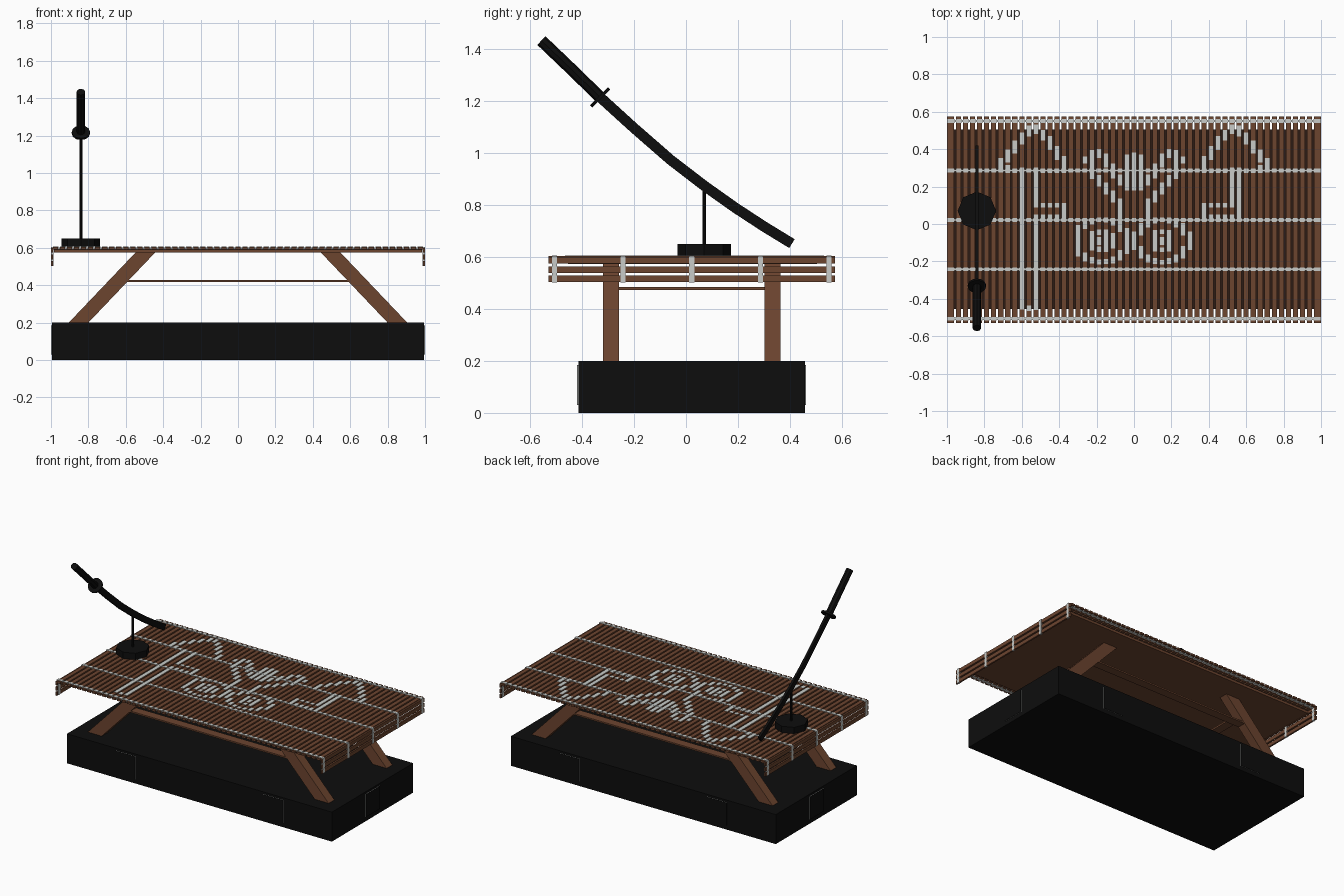
import bpy, bmesh, math
from mathutils import Vector, Matrix

if "Cube" in bpy.data.objects:
    bpy.data.objects.remove(bpy.data.objects["Cube"])

CY = 0.022                      # depth centre of the table
PITCH, COUNT = 0.0375, 53       # mat slats


def material(name, rgb):
    m = bpy.data.materials.new(name)
    m.diffuse_color = (*rgb, 1)
    m.use_nodes = True
    m.node_tree.nodes["Principled BSDF"].inputs["Base Color"].default_value = m.diffuse_color
    return m


BROWN = material("wood brown", (0.15, 0.058, 0.028))
DARK = material("dark gap brown", (0.025, 0.011, 0.007))
BLACK = material("black", (0.004, 0.004, 0.004))
WHITE = material("pale grey", (0.58, 0.60, 0.58))


def finish(name, bm, mat):
    bmesh.ops.recalc_face_normals(bm, faces=bm.faces)
    me = bpy.data.meshes.new(name)
    bm.to_mesh(me)
    bm.free()
    me.materials.append(mat)
    ob = bpy.data.objects.new(name, me)
    bpy.context.collection.objects.link(ob)
    return ob


def boxes(name, mat, items):
    """One object made of boxes given as (x0, x1, y0, y1, z0, z1)."""
    bm = bmesh.new()
    for x0, x1, y0, y1, z0, z1 in items:
        m = Matrix.Translation(((x0 + x1) / 2, (y0 + y1) / 2, (z0 + z1) / 2)) \
            @ Matrix.Diagonal((x1 - x0, y1 - y0, z1 - z0, 1))
        bmesh.ops.create_cube(bm, size=1, matrix=m)
    return finish(name, bm, mat)


def sweep(name, mat, path, section, x):
    """Sweep a section (x, normal) along a path of (y, z) points."""
    bm = bmesh.new()
    rings = []
    for i, (y, z) in enumerate(path):
        a, b = path[max(i - 1, 0)], path[min(i + 1, len(path) - 1)]
        t = Vector((0, b[0] - a[0], b[1] - a[1])).normalized()
        n = Vector((0, -t.z, t.y))
        rings.append([bm.verts.new(Vector((x + u, y, z)) + n * v) for u, v in section])
    k = len(section)
    for r, s in zip(rings, rings[1:]):
        for j in range(k):
            bm.faces.new((r[j], r[(j + 1) % k], s[(j + 1) % k], s[j]))
    bm.faces.new(rings[0])
    bm.faces.new(rings[-1])
    return finish(name, bm, mat)


def ring(r, n=8):
    return [(r * math.cos(2 * math.pi * i / n), r * math.sin(2 * math.pi * i / n)) for i in range(n)]


# Base block with a thin plain plate on each side
BX, BY = 0.995, 0.436
boxes("base_block", BLACK, [(-BX, BX, CY - BY, CY + BY, 0, 0.2)])
backs, fronts = [], []
for s in (-1, 1):
    for out, a, b in ((backs, 0, 0.003), (fronts, 0.003, 0.005)):
        for px in (-0.555, 0.555):
            y0, y1 = sorted((CY + s * (BY + a), CY + s * (BY + b)))
            out.append((px - 0.075, px + 0.075, y0, y1, 0.03, 0.185))
        x0, x1 = sorted((s * (BX + a), s * (BX + b)))
        out.append((x0, x1, CY - 0.075, CY + 0.075, 0.03, 0.185))
boxes("side_plate_backs", WHITE, backs)
boxes("side_plate_fronts", BLACK, fronts)

# Splayed legs: parallelogram prisms
for sx, xn in ((-1, "left"), (1, "right")):
    for sy, yn in ((-1, "front"), (1, "back")):
        bm = bmesh.new()
        yc = CY + sy * 0.311
        prof = [(0.905, 0.2), (0.80, 0.2), (0.44, 0.578), (0.545, 0.578)]
        f = bm.faces.new([bm.verts.new((sx * px, yc - 0.031, pz)) for px, pz in prof])
        ext = bmesh.ops.extrude_face_region(bm, geom=[f])
        bmesh.ops.translate(bm, vec=(0, 0.062, 0),
                            verts=[v for v in ext["geom"] if isinstance(v, bmesh.types.BMVert)])
        finish(f"{yn}_{xn}_leg", bm, BROWN)

# Thin stretchers between the legs
boxes("long_stretchers", BROWN, [(-0.63, 0.63, CY + s * 0.311 - 0.03, CY + s * 0.311 + 0.03, 0.418, 0.428)
                                 for s in (-1, 1)])
boxes("cross_stretchers", BROWN, [(s * 0.585 - 0.03, s * 0.585 + 0.03, CY - 0.29, CY + 0.29, 0.474, 0.485)
                                  for s in (-1, 1)])

# Table board with a dark layer that shows between the slats
boxes("table_board", BROWN, [(-0.985, 0.985, CY - 0.477, CY + 0.483, 0.574, 0.589)])
boxes("board_dark_layer", DARK, [(-0.984, 0.984, CY - 0.476, CY + 0.482, 0.589, 0.593)])

# Slat mat: flat slats on top, three hanging at each end
Y0, Y1 = CY - 0.552, CY + 0.552
xs = [(i - (COUNT - 1) / 2) * PITCH for i in range(COUNT)]
HW, TOP = 0.0135, 0.604
HANG = (0.587, 0.551, 0.516)
boxes("mat_slats", BROWN, [(x - HW, x + HW, Y0, Y1, 0.591, TOP) for x in xs])
boxes("mat_end_slats", BROWN, [(min(s * 0.989, s), max(s * 0.989, s), Y0, Y1, z - 0.0125, z + 0.0125)
                               for s in (-1, 1) for z in HANG])

# Binding cords
cords = []
CORD_Y = [CY + k * 0.2645 for k in (-2, -1, 0, 1, 2)]
for y in CORD_Y:
    cords.append((-0.998, 0.998, y - 0.006, y + 0.006, 0.594, 0.6015))
    cords += [(x - HW - 0.001, x + HW + 0.001, y - 0.01, y + 0.01, 0.59, TOP + 0.002) for x in xs]
    cords += [(min(s * 0.987, s * 1.001), max(s * 0.987, s * 1.001), y - 0.01, y + 0.01, 0.503, 0.605)
              for s in (-1, 1)]
boxes("mat_cords", WHITE, cords)


# Painted outlines: strokes cut into one thin dash per slat
def oval(cx, cy, rx, ry, n=20):
    return [(cx + rx * math.cos(2 * math.pi * i / n), cy + ry * math.sin(2 * math.pi * i / n))
            for i in range(n + 1)]


def flip(stroke):
    return [(-x, y) for x, y in stroke]


cap = [(-0.61, 0.285), (-0.67, 0.285), (-0.71, 0.32), (-0.60, 0.46), (-0.54, 0.52),
       (-0.47, 0.46), (-0.37, 0.32), (-0.38, 0.285), (-0.49, 0.285)]
notch = [(-0.525, 0.29), (-0.525, 0.10), (-0.38, 0.10), (-0.38, 0.04), (-0.525, 0.04)]
petal = [(-0.07, 0.03), (-0.07, 0.10), (-0.24, 0.29), (-0.245, 0.35), (-0.20, 0.39),
         (-0.15, 0.35), (-0.11, 0.27), (-0.03, 0.19)]
strokes = [
    cap, notch, flip(cap), flip(notch), petal, flip(petal),
    [(-0.60, 0.29), (-0.60, -0.44), (-0.56, -0.455), (-0.525, -0.44), (-0.525, 0.04)],
    [(0.58, 0.29), (0.58, 0.04), (0.52, 0.04)],
    oval(0, 0.28, 0.045, 0.09), [(0, 0.20), (0, 0.36)],
]
for cx in (-0.175, 0.15):
    strokes += [oval(cx, -0.09, 0.14, 0.115), oval(cx, -0.09, 0.055, 0.05), oval(cx, -0.09, 0.01, 0.01)]

dashes = []
for x in xs:
    lo, hi = x - PITCH / 2, x + PITCH / 2
    spans = []
    for st in strokes:
        for (ax, ay), (bx, by) in zip(st, st[1:]):
            if max(ax, bx) < lo or min(ax, bx) >= hi:
                continue
            if abs(bx - ax) < 1e-6:
                ys = (ay, by)
            else:
                ts = [min(max((e - ax) / (bx - ax), 0), 1) for e in (lo, hi)]
                ys = [ay + (by - ay) * t for t in ts]
            spans.append([min(ys) - 0.011, max(ys) + 0.011])
    merged = []
    for a, b in sorted(spans):
        if merged and a <= merged[-1][1]:
            merged[-1][1] = max(b, merged[-1][1])
        else:
            merged.append([a, b])
    dashes += [(x - HW, x + HW, a, b, TOP - 0.001, TOP + 0.0015) for a, b in merged]
boxes("mat_painted_outlines", WHITE, dashes)

# Sword stand: octagonal foot and thin post
SX, SY = -0.84, 0.07
bm = bmesh.new()
bmesh.ops.create_cone(bm, cap_ends=True, segments=8, radius1=0.103, radius2=0.103, depth=0.044,
                      matrix=Matrix.Translation((SX, SY, 0.628)))
finish("stand_foot", bm, BLACK)
bm = bmesh.new()
bmesh.ops.create_cone(bm, cap_ends=True, segments=8, radius1=0.007, radius2=0.007, depth=0.23,
                      matrix=Matrix.Translation((SX, SY, 0.76)))
finish("stand_post", bm, BLACK)

# Curved sword: blade, handle and round guard
blade = [(-0.33, 1.215), (-0.20, 1.097), (-0.06, 0.975), (0.07, 0.875), (0.19, 0.79), (0.30, 0.718), (0.408, 0.652)]
sweep("sword_blade", BLACK, blade, [(-0.008, -0.02), (0.008, -0.02), (0.008, 0.02), (-0.008, 0.02)], SX)
sweep("sword_handle", BLACK, [(-0.557, 1.434), (-0.445, 1.327), (-0.33, 1.215)], ring(0.023), SX)
sweep("sword_guard", BLACK, [(-0.335, 1.220), (-0.326, 1.211)], ring(0.049, 12), SX)
